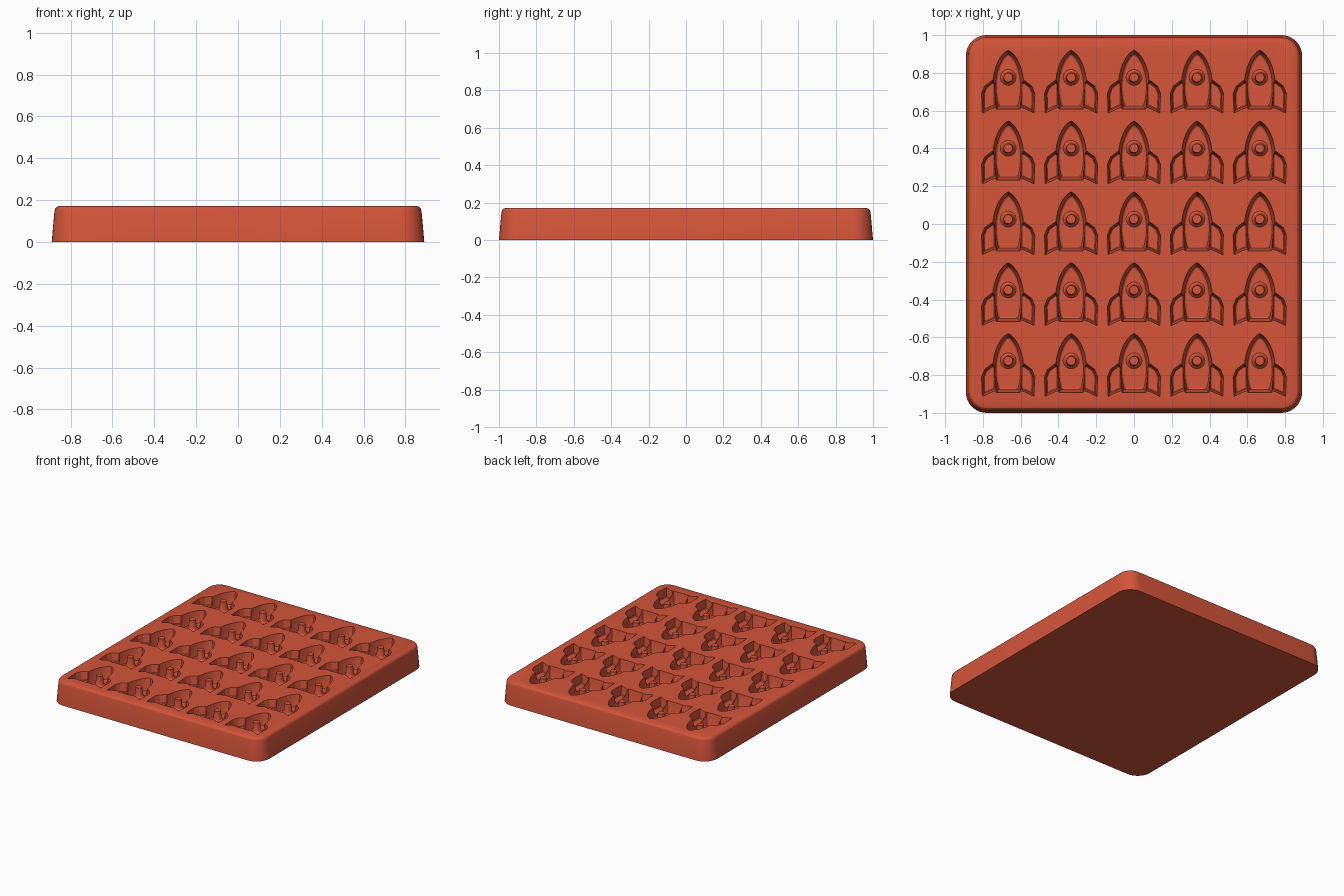
import bpy, bmesh, math
from mathutils import Vector
from mathutils.geometry import interpolate_bezier

cube = bpy.data.objects.get("Cube")
if cube:
    bpy.data.objects.remove(cube, do_unlink=True)

red = bpy.data.materials.new("brick red")
red.use_nodes = True
red.diffuse_color = (0.66, 0.09, 0.042, 1)
red.node_tree.nodes["Principled BSDF"].inputs["Base Color"].default_value = red.diffuse_color

CELLS = [(0.333 * i, 0.375 * j) for i in range(-2, 3) for j in range(-2, 3)]
TOP = 0.172


def inset(points, d):
    """Move a counter-clockwise outline inwards by d with mitred corners."""
    result = []
    for i, p in enumerate(points):
        a = (p - points[i - 1]).normalized()
        b = (points[(i + 1) % len(points)] - p).normalized()
        na, nb = Vector((-a.y, a.x)), Vector((-b.y, b.x))
        result.append(p + (na + nb) * d / (1 + na.dot(nb)))
    return result


def loft(name, outline, levels, places=((0, 0),)):
    """Closed solid through inset copies of an outline, repeated at each place."""
    bm = bmesh.new()
    for ox, oy in places:
        rings = [[bm.verts.new((p.x + ox, p.y + oy, z)) for p in inset(outline, d)]
                 for d, z in levels]
        for low, high in zip(rings, rings[1:]):
            for i in range(len(low)):
                bm.faces.new((low[i - 1], low[i], high[i], high[i - 1]))
        bm.faces.new(rings[0][::-1])
        bm.faces.new(rings[-1])
    bmesh.ops.recalc_face_normals(bm, faces=bm.faces)
    mesh = bpy.data.meshes.new(name)
    bm.to_mesh(mesh)
    bm.free()
    mesh.materials.append(red)
    ob = bpy.data.objects.new(name, mesh)
    bpy.context.collection.objects.link(ob)
    return ob


def activate(ob):
    bpy.ops.object.select_all(action="DESELECT")
    ob.select_set(True)
    bpy.context.view_layer.objects.active = ob


def circle(radius, count=24, cx=0, cy=0, start=0, sweep=2 * math.pi, closed=True):
    steps = count if closed else count - 1
    return [Vector((cx + radius * math.cos(start + sweep * k / steps),
                    cy + radius * math.sin(start + sweep * k / steps))) for k in range(count)]


# Tray block: rounded rectangle with drafted sides and a soft upper rim
corner = 0.11
block = []
for k, (sx, sy) in enumerate([(1, 1), (-1, 1), (-1, -1), (1, -1)]):
    block += circle(corner, 10, sx * (0.89 - corner), sy * (1 - corner),
                    k * math.pi / 2, math.pi / 2, False)
tray = loft("tray", block, [(0, 0), (0.013, 0.145), (0.017, 0.159), (0.025, 0.168), (0.036, TOP)])

# Rocket hull outline: tapered tail and rounded pointed nose
tail = interpolate_bezier(Vector((0.063, -0.142)), Vector((0.074, -0.1)),
                          Vector((0.082, -0.06)), Vector((0.082, -0.02)), 6)
nose = interpolate_bezier(Vector((0.082, -0.02)), Vector((0.082, 0.07)),
                          Vector((0.045, 0.15)), Vector((0, 0.17)), 13)
half = [p.to_2d() for p in tail + nose[1:]]
hull = half + [Vector((-p.x, p.y)) for p in half[-2::-1]]

# Fin outline, mirrored for the other side
fin = [Vector(p) for p in [(0.06, -0.13), (0.09, -0.14), (0.137, -0.163), (0.141, -0.06),
                           (0.125, -0.02), (0.085, 0.01), (0.06, 0)]]
fin_mirror = [Vector((-p.x, p.y)) for p in reversed(fin)]

hull_levels = [(0.024, 0.078), (0.016, 0.083), (0.011, 0.095), (0, TOP), (0, 0.2)]
fin_levels = [(0.014, 0.108), (0.009, 0.113), (0, TOP), (0, 0.2)]

# Sink the rocket cavities into the block
for name, outline, levels in [("hull_cutter", hull, hull_levels),
                              ("left_fin_cutter", fin, fin_levels),
                              ("right_fin_cutter", fin_mirror, fin_levels)]:
    cutter = loft(name, outline, levels, CELLS)
    cutter.hide_render = True
    cut = tray.modifiers.new(name, "BOOLEAN")
    cut.operation, cut.solver, cut.object = "DIFFERENCE", "EXACT", cutter
    activate(tray)
    bpy.ops.object.modifier_apply(modifier=name)
    bpy.data.objects.remove(cutter, do_unlink=True)

tray.data.materials.clear()
tray.data.materials.append(red)
for face in tray.data.polygons:
    face.material_index = 0

# Round porthole pegs standing on the cavity floors
pegs = loft("porthole_pegs", circle(0.042),
            [(0, 0.07), (0, 0.086), (0.009, 0.095), (0.014, 0.108), (0.018, 0.16)],
            [(x, y + 0.026) for x, y in CELLS])

for ob in (tray, pegs):
    activate(ob)
    bpy.ops.object.shade_smooth_by_angle(angle=math.radians(21))
